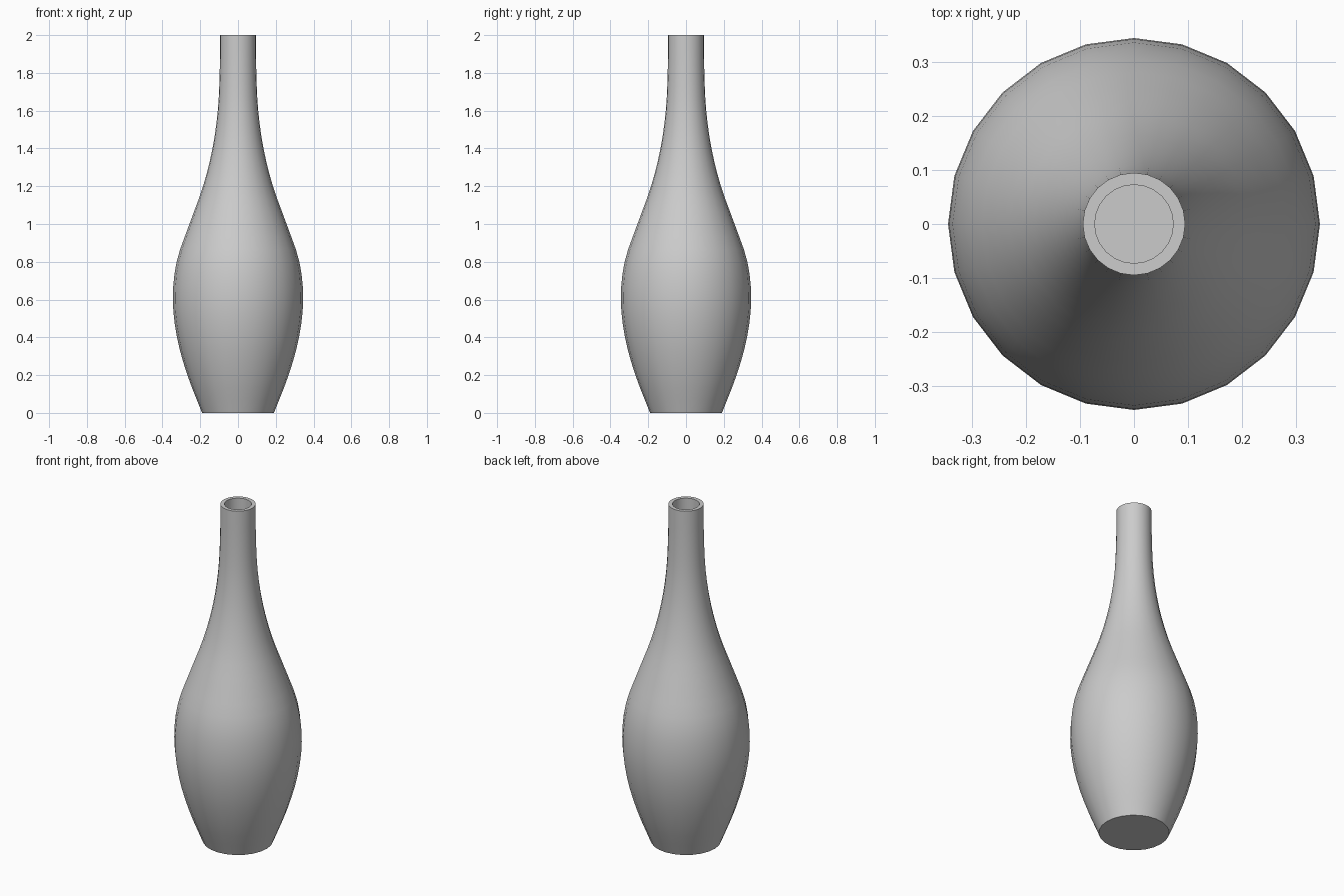
import bpy, bmesh, math

if "Cube" in bpy.data.objects:
    bpy.data.objects.remove(bpy.data.objects["Cube"])

SIDES = 24
WALL = 0.022

# Outer profile (radius, height), smoothed with a Catmull-Rom curve
KEYS = [(0.19, 0.0), (0.268, 0.2), (0.323, 0.4), (0.345, 0.6), (0.325, 0.8),
        (0.257, 1.0), (0.185, 1.2), (0.135, 1.4), (0.107, 1.6),
        (0.097, 1.8), (0.095, 2.0)]


def smooth_profile(keys, steps):
    first = tuple(2 * a - b for a, b in zip(keys[0], keys[1]))
    last = tuple(2 * a - b for a, b in zip(keys[-1], keys[-2]))
    pts = [first] + keys + [last]
    out = []
    for a, b, c, d in zip(pts, pts[1:], pts[2:], pts[3:]):
        for s in range(steps):
            t = s / steps
            out.append(tuple(0.5 * (2 * q + (r - p) * t
                                    + (2 * p - 5 * q + 4 * r - w) * t * t
                                    + (3 * q - p - 3 * r + w) * t ** 3)
                             for p, q, r, w in zip(a, b, c, d)))
    return out + [keys[-1]]


# Lathe the bottle shell with a flat base and an open mouth
bm = bmesh.new()
rings = []
for r, z in smooth_profile(KEYS, 3):
    rings.append([bm.verts.new((r * math.cos(a), r * math.sin(a), z))
                  for a in (2 * math.pi * i / SIDES for i in range(SIDES))])
for low, high in zip(rings, rings[1:]):
    for i in range(SIDES):
        j = (i + 1) % SIDES
        bm.faces.new((low[i], low[j], high[j], high[i]))
bm.faces.new(list(reversed(rings[0])))

mesh = bpy.data.meshes.new("vase_body")
bm.to_mesh(mesh)
bm.free()
vase = bpy.data.objects.new("vase_body", mesh)
bpy.context.collection.objects.link(vase)

# Wall thickness grows inward, leaving a flat rim and a hollow interior
bpy.context.view_layer.objects.active = vase
vase.select_set(True)
wall = vase.modifiers.new("wall", 'SOLIDIFY')
wall.thickness = WALL
wall.offset = -1
wall.use_even_offset = True
bpy.ops.object.modifier_apply(modifier=wall.name)
bpy.ops.object.shade_smooth_by_angle(angle=math.radians(35))
